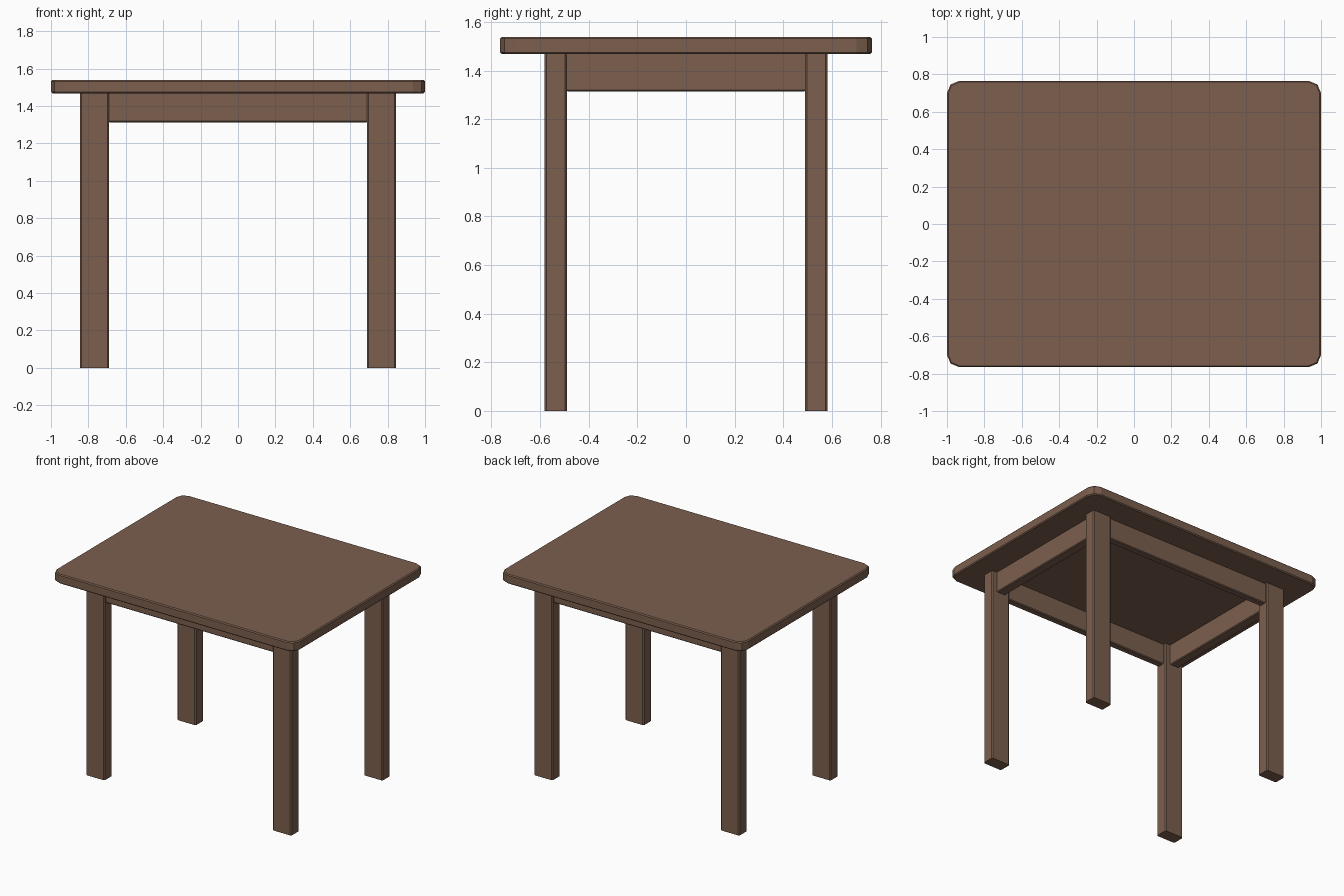
import bpy, bmesh

if "Cube" in bpy.data.objects:
    bpy.data.objects.remove(bpy.data.objects["Cube"])

wood = bpy.data.materials.new("brown wood")
wood.diffuse_color = (0.20, 0.115, 0.077, 1)
wood.use_nodes = True
wood.node_tree.nodes["Principled BSDF"].inputs["Base Color"].default_value = wood.diffuse_color


def box(name, lo, hi, edge=0.008, corner=0.0):
    """Box from min to max corner; optional rounded upright corners, then a fine edge chamfer."""
    bm = bmesh.new()
    bmesh.ops.create_cube(bm, size=1)
    for v in bm.verts:
        for i in range(3):
            v.co[i] = hi[i] if v.co[i] > 0 else lo[i]
    if corner:
        upright = [e for e in bm.edges
                   if abs(e.verts[0].co.z - e.verts[1].co.z) > 0.01]
        bmesh.ops.bevel(bm, geom=upright, offset=corner, offset_type='OFFSET',
                        segments=2, profile=0.5, affect='EDGES')
        rim = [e for e in bm.edges
               if abs(e.verts[0].co.z - e.verts[1].co.z) < 0.001]
    elif name.endswith("leg"):
        rim = [e for e in bm.edges
               if abs(e.verts[0].co.z - e.verts[1].co.z) > 0.01]
    else:
        rim = [e for e in bm.edges if max(v.co.z for v in e.verts) < lo[2] + 0.001]
    bmesh.ops.bevel(bm, geom=rim, offset=edge, offset_type='OFFSET',
                    segments=1, profile=0.5, affect='EDGES')
    bmesh.ops.recalc_face_normals(bm, faces=bm.faces)
    mesh = bpy.data.meshes.new(name)
    bm.to_mesh(mesh)
    bm.free()
    mesh.materials.append(wood)
    ob = bpy.data.objects.new(name, mesh)
    bpy.context.collection.objects.link(ob)
    return ob


# Table top
box("table_top", (-1, -0.765, 1.468), (1, 0.765, 1.538), 0.007, 0.065)

# Legs
for sx, side in ((-1, "left"), (1, "right")):
    for sy, end in ((-1, "front"), (1, "back")):
        cx, cy = sx * 0.768, sy * 0.536
        box(f"{end}_{side}_leg", (cx - 0.077, cy - 0.046, 0), (cx + 0.077, cy + 0.046, 1.468))

# Aprons between the legs
for s, name in ((-1, "front_apron"), (1, "back_apron")):
    box(name, (-0.692, s * 0.538 - 0.026, 1.313), (0.692, s * 0.538 + 0.026, 1.468), 0.006)
for s, name in ((-1, "left_apron"), (1, "right_apron")):
    box(name, (s * 0.768 - 0.036, -0.491, 1.313), (s * 0.768 + 0.036, 0.491, 1.468), 0.006)
